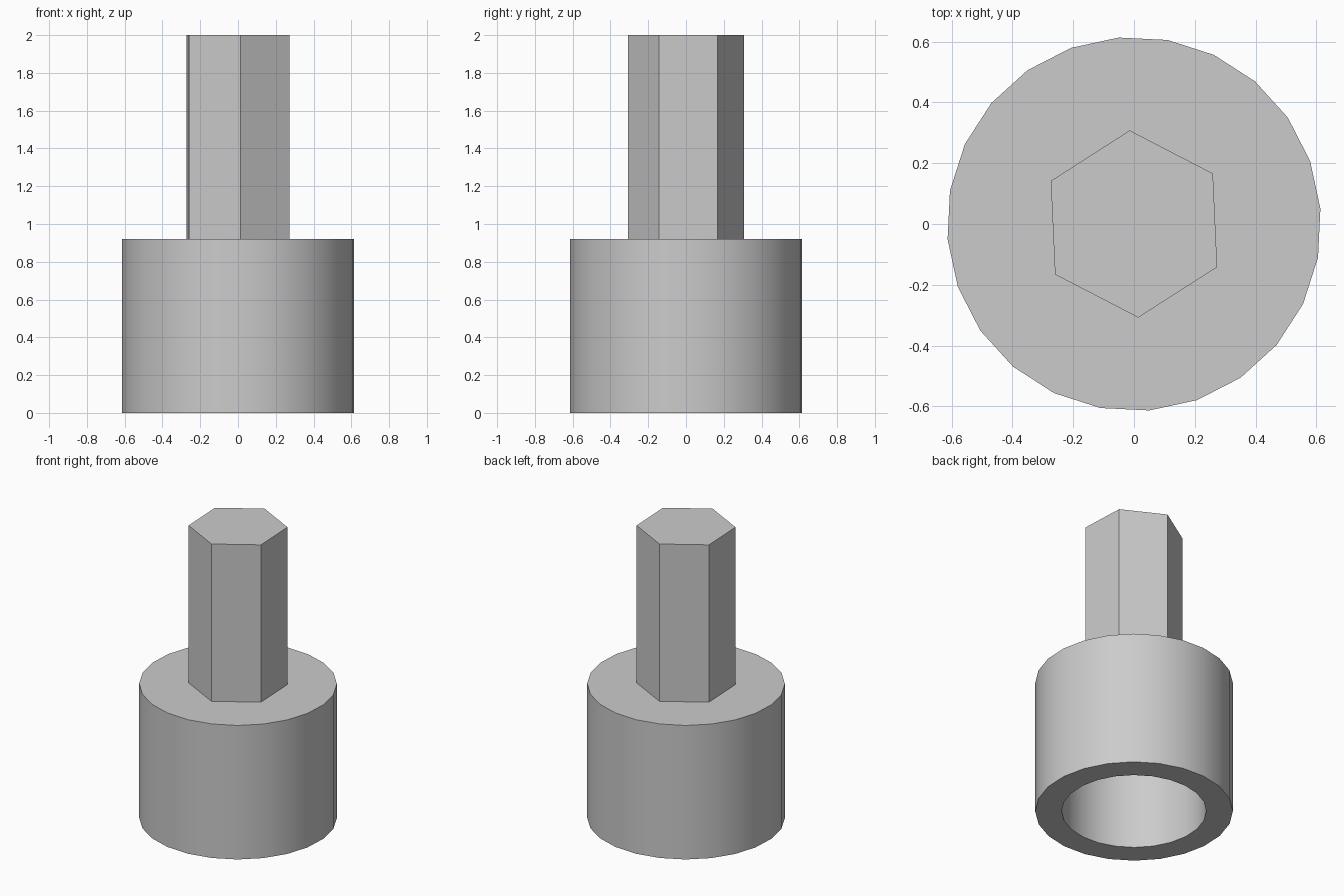
import bpy
import bmesh
from math import cos, sin, tau, radians

cube = bpy.data.objects.get("Cube")
if cube:
    bpy.data.objects.remove(cube, do_unlink=True)

grey = bpy.data.materials.new("light_grey")
grey.use_nodes = True
colour = (0.6, 0.6, 0.6, 1)
grey.diffuse_color = colour
grey.node_tree.nodes["Principled BSDF"].inputs["Base Color"].default_value = colour


def lathe(name, profile, sides, turn):
    """Sweep (radius, height) rings around z and cap both ends."""
    bm = bmesh.new()
    rings = []
    for r, z in profile:
        angles = [radians(turn) + tau * i / sides for i in range(sides)]
        rings.append([bm.verts.new((r * cos(a), r * sin(a), z)) for a in angles])
    for low, high in zip(rings, rings[1:]):
        for i in range(sides):
            j = (i + 1) % sides
            bm.faces.new((low[i], low[j], high[j], high[i]))
    bm.faces.new(rings[0])
    bm.faces.new(rings[-1])
    bmesh.ops.recalc_face_normals(bm, faces=bm.faces)
    mesh = bpy.data.meshes.new(name)
    bm.to_mesh(mesh)
    bm.free()
    mesh.materials.append(grey)
    obj = bpy.data.objects.new(name, mesh)
    bpy.context.collection.objects.link(obj)
    bpy.ops.object.select_all(action="DESELECT")
    obj.select_set(True)
    bpy.context.view_layer.objects.active = obj
    bpy.ops.object.shade_smooth_by_angle(angle=radians(30))
    return obj


# Round sleeve with a blind bore open at the bottom
lathe("socket_sleeve", [(0.45, 0.74), (0.45, 0), (0.615, 0), (0.615, 0.92)], 24, 4.7)

# Six-sided shank standing on the sleeve
lathe("hex_shank", [(0.308, 0.92), (0.308, 2)], 6, 32.6)
